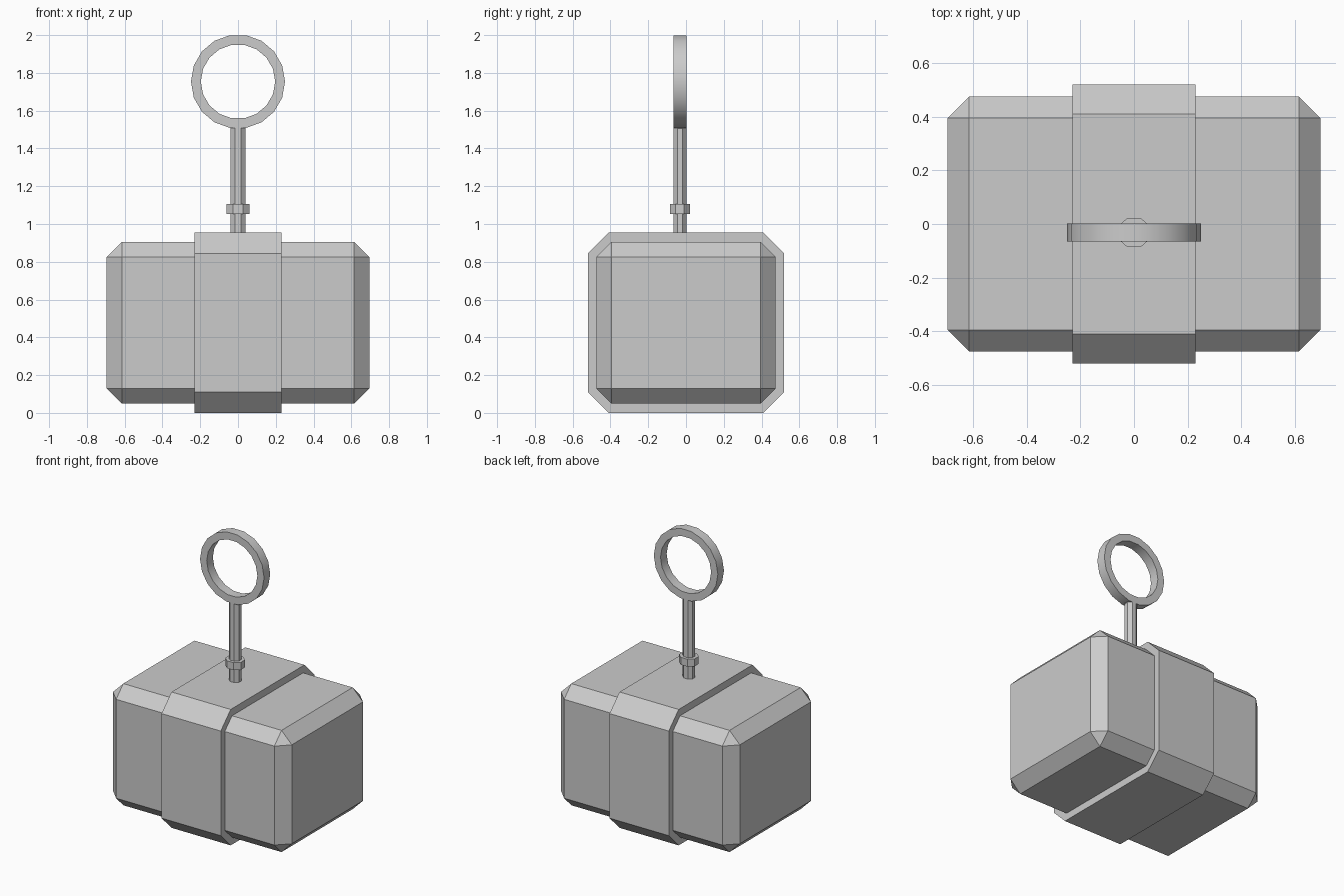
import bpy, bmesh
from math import cos, sin, pi

if "Cube" in bpy.data.objects:
    bpy.data.objects.remove(bpy.data.objects["Cube"])

STEM_Y = -0.032


def make_object(name, bm):
    bmesh.ops.recalc_face_normals(bm, faces=bm.faces)
    mesh = bpy.data.meshes.new(name)
    bm.to_mesh(mesh)
    bm.free()
    ob = bpy.data.objects.new(name, mesh)
    bpy.context.collection.objects.link(ob)
    return ob


def chamfered_box(name, size, z, chamfer, lengthwise_only=False):
    bm = bmesh.new()
    bmesh.ops.create_cube(bm, size=1)
    bmesh.ops.scale(bm, vec=size, verts=bm.verts)
    bmesh.ops.translate(bm, vec=(0, 0, z), verts=bm.verts)
    edges = [e for e in bm.edges if not lengthwise_only
             or abs(e.verts[0].co.x - e.verts[1].co.x) > 0.01]
    bmesh.ops.bevel(bm, geom=edges, offset=chamfer, segments=1,
                    affect='EDGES', profile=0.5)
    return make_object(name, bm)


def octagon_column(name, sections):
    """Loft octagons given as (z, half width x, half width y)."""
    bm = bmesh.new()
    k = 1 / cos(pi / 8)
    loops = [[bm.verts.new((rx * k * cos((i + 0.5) * pi / 4),
                            STEM_Y + ry * k * sin((i + 0.5) * pi / 4), z))
              for i in range(8)] for z, rx, ry in sections]
    for a, b in zip(loops, loops[1:]):
        for i in range(8):
            j = (i + 1) % 8
            bm.faces.new((a[i], a[j], b[j], b[i]))
    bm.faces.new(loops[0])
    bm.faces.new(loops[-1])
    return make_object(name, bm)


def flat_ring(name, z, outer, inner, half_depth, sides):
    bm = bmesh.new()
    profile = [(outer, -half_depth), (outer, half_depth),
               (inner, half_depth), (inner, -half_depth)]
    loops = [[bm.verts.new((r * cos(2 * pi * i / sides), STEM_Y + y,
                            z + r * sin(2 * pi * i / sides)))
              for r, y in profile] for i in range(sides)]
    for i in range(sides):
        a, b = loops[i], loops[(i + 1) % sides]
        for p in range(4):
            q = (p + 1) % 4
            bm.faces.new((a[p], a[q], b[q], b[p]))
    return make_object(name, bm)


# Heavy block and the wider band around its middle
chamfered_box("block", (1.39, 0.95, 0.855), 0.4775, 0.08)
chamfered_box("middle_band", (0.46, 1.04, 0.955), 0.4775, 0.11, True)

# Stem with a flared top, and its collar
octagon_column("stem", [(0.94, 0.039, 0.034), (1.505, 0.039, 0.034),
                        (1.53, 0.058, 0.034)])
octagon_column("collar", [(1.053, 0.061, 0.054), (1.105, 0.061, 0.054)])

# Pull ring
ring = flat_ring("pull_ring", 1.754, 0.249, 0.197, 0.034, 18)
bpy.context.view_layer.objects.active = ring
ring.select_set(True)
bpy.ops.object.shade_smooth_by_angle()
